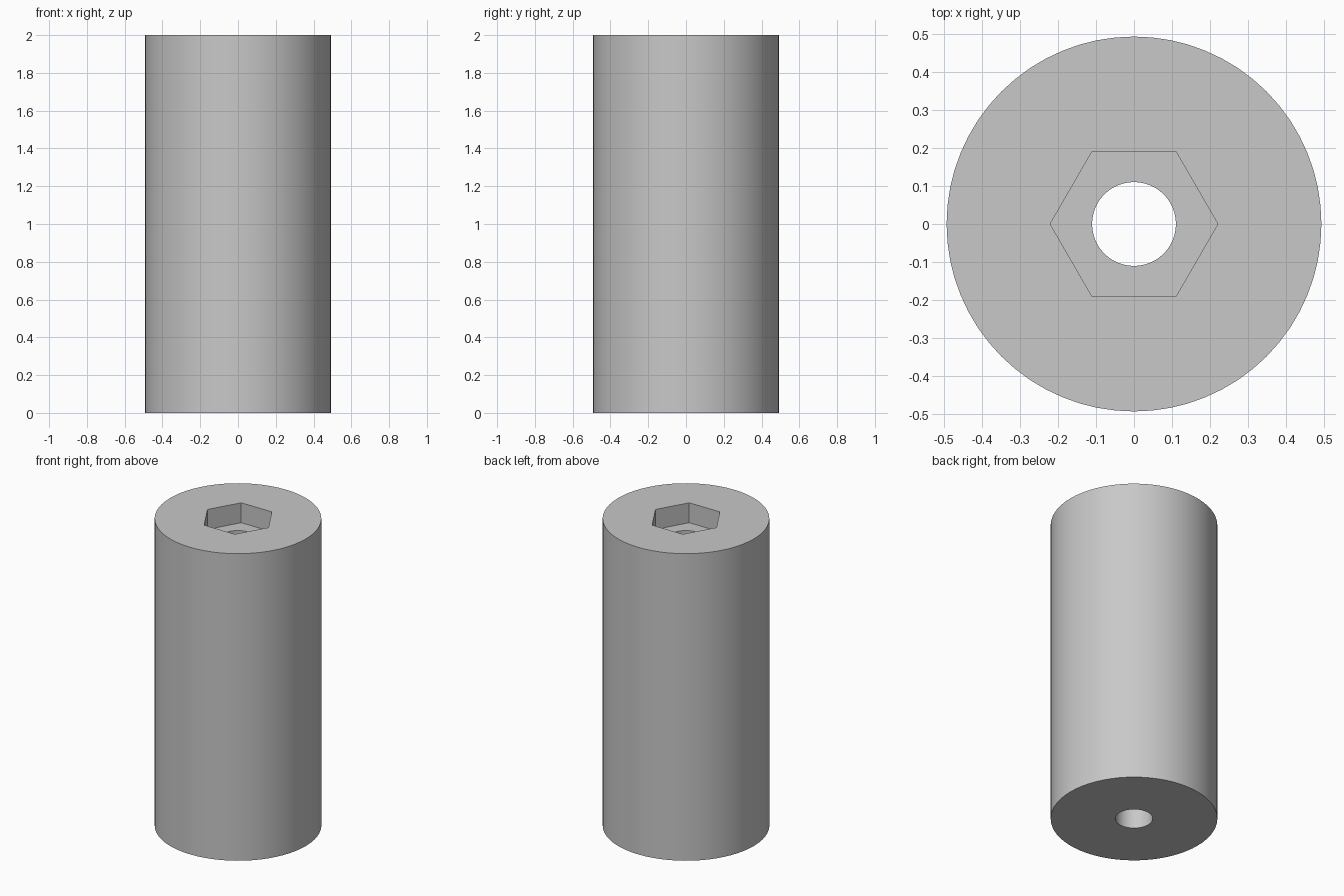
import bpy
import math

old = bpy.data.objects.get("Cube")
if old:
    bpy.data.objects.remove(old, do_unlink=True)

HEIGHT = 2.0
BODY_RADIUS = 0.492
SOCKET_RADIUS = 0.22
SOCKET_DEPTH = 0.13
BORE_RADIUS = 0.11

# Plain grey material
grey = bpy.data.materials.new("plain grey")
grey.use_nodes = True
colour = (0.58, 0.58, 0.58, 1.0)
grey.diffuse_color = colour
grey.node_tree.nodes["Principled BSDF"].inputs["Base Color"].default_value = colour


def prism(name, sides, radius, bottom, top, turn=0.0):
    """Upright prism between two heights."""
    bpy.ops.mesh.primitive_cylinder_add(
        vertices=sides, radius=radius, depth=top - bottom,
        location=(0, 0, (top + bottom) / 2), rotation=(0, 0, turn))
    obj = bpy.context.object
    obj.name = name
    obj.data.materials.append(grey)
    return obj


# Round body, hexagonal socket with corners on the x axis, and through bore
body = prism("spacer_body", 64, BODY_RADIUS, 0, HEIGHT)
socket = prism("socket_cutter", 6, SOCKET_RADIUS,
               HEIGHT - SOCKET_DEPTH, HEIGHT + 0.2, math.pi / 6)
bore = prism("bore_cutter", 64, BORE_RADIUS, -0.2, HEIGHT + 0.3)

bpy.ops.object.select_all(action="DESELECT")
body.select_set(True)
bpy.context.view_layer.objects.active = body
for cutter in (socket, bore):
    cutter.hide_render = True
    cut = body.modifiers.new(cutter.name, "BOOLEAN")
    cut.operation = "DIFFERENCE"
    cut.solver = "EXACT"
    cut.object = cutter
    bpy.ops.object.modifier_apply(modifier=cut.name)
    bpy.data.objects.remove(cutter, do_unlink=True)

# Smooth round walls with crisp rims
bpy.ops.object.shade_smooth_by_angle(angle=math.radians(30))
